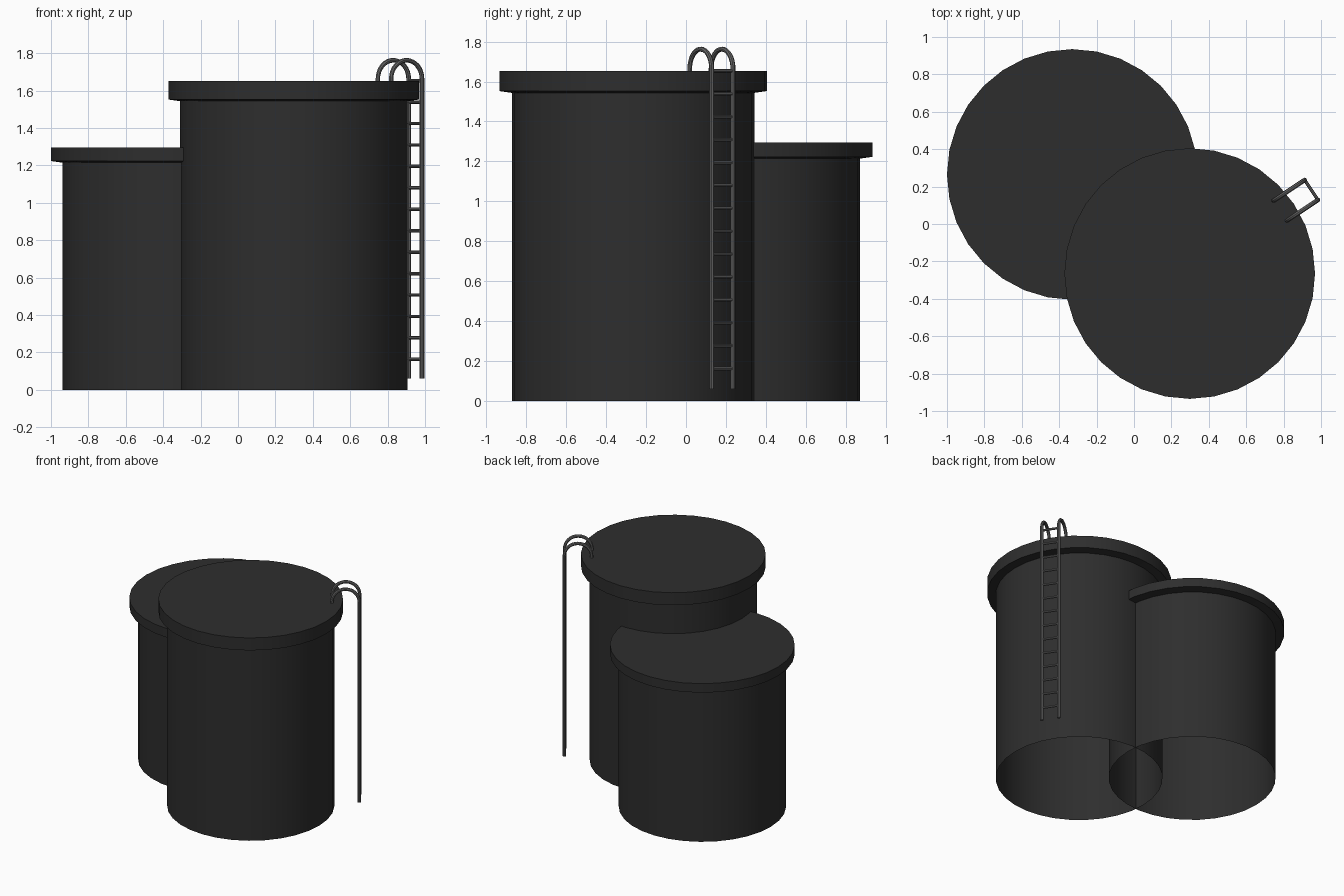
import bpy, bmesh
from math import sin, cos, pi, radians
from mathutils import Vector

if "Cube" in bpy.data.objects:
    bpy.data.objects.remove(bpy.data.objects["Cube"])


def material(name, value):
    m = bpy.data.materials.new(name)
    m.diffuse_color = (value, value, value, 1)
    m.use_nodes = True
    m.node_tree.nodes["Principled BSDF"].inputs["Base Color"].default_value = m.diffuse_color
    return m


dark = material("dark_paint", 0.027)
steel = material("ladder_steel", 0.13)


def smooth(ob):
    bpy.ops.object.select_all(action='DESELECT')
    ob.select_set(True)
    bpy.context.view_layer.objects.active = ob
    bpy.ops.object.shade_smooth_by_angle(angle=radians(40))


def tank(name, x, y, rim_bottom, top, sides=32):
    # Open-bottomed wall with an overhanging rim and a flat roof
    profile = [(0.607, 0), (0.607, rim_bottom - 0.009), (0.67, rim_bottom), (0.67, top)]
    bm = bmesh.new()
    rings = [[bm.verts.new((r * cos(2 * pi * i / sides), r * sin(2 * pi * i / sides), z))
              for i in range(sides)] for r, z in profile]
    for a, b in zip(rings, rings[1:]):
        for i in range(sides):
            j = (i + 1) % sides
            bm.faces.new((a[i], a[j], b[j], b[i]))
    bm.faces.new(rings[-1])
    me = bpy.data.meshes.new(name)
    bm.to_mesh(me)
    bm.free()
    ob = bpy.data.objects.new(name, me)
    bpy.context.collection.objects.link(ob)
    ob.location = (x, y, 0)
    me.materials.append(dark)
    smooth(ob)


def tubes(name, paths, radius):
    # Round bars along a set of paths, turned into one mesh
    cu = bpy.data.curves.new(name, 'CURVE')
    cu.dimensions = '3D'
    cu.bevel_depth = radius
    cu.bevel_resolution = 2
    cu.use_fill_caps = True
    for path in paths:
        sp = cu.splines.new('POLY')
        sp.points.add(len(path) - 1)
        for p, co in zip(sp.points, path):
            p.co = (*co, 1)
    cu.materials.append(steel)
    ob = bpy.data.objects.new(name, cu)
    bpy.context.collection.objects.link(ob)
    bpy.ops.object.select_all(action='DESELECT')
    ob.select_set(True)
    bpy.context.view_layer.objects.active = ob
    bpy.ops.object.convert(target='MESH')
    smooth(bpy.context.object)


tank("short_tank", -0.33, 0.265, 1.223, 1.295)
tank("tall_tank", 0.298, -0.265, 1.552, 1.652)

# Ladder frame: outward and sideways directions, centre of the outer rails
ang = radians(33.75)
out = Vector((cos(ang), sin(ang), 0))
side = Vector((-sin(ang), cos(ang), 0))
base = Vector((0.948, 0.182, 0))
half, hoop, bend = 0.064, 0.099, 1.663
up = Vector((0, 0, 1))

# Rails that hook over the roof
rails = []
for s in (-1, 1):
    p = base + side * half * s
    path = [p + up * 0.06]
    for k in range(17):
        a = pi * k / 16
        path.append(p + out * hoop * (cos(a) - 1) + up * (bend + hoop * sin(a)))
    path.append(p - out * 2 * hoop + up * 1.64)
    rails.append(path)
tubes("ladder_rails", rails, 0.0125)

# Rungs
rungs = [[base - side * half + up * z, base + side * half + up * z]
         for z in (0.163 + 0.1146 * i for i in range(14))]
tubes("ladder_rungs", rungs, 0.009)
